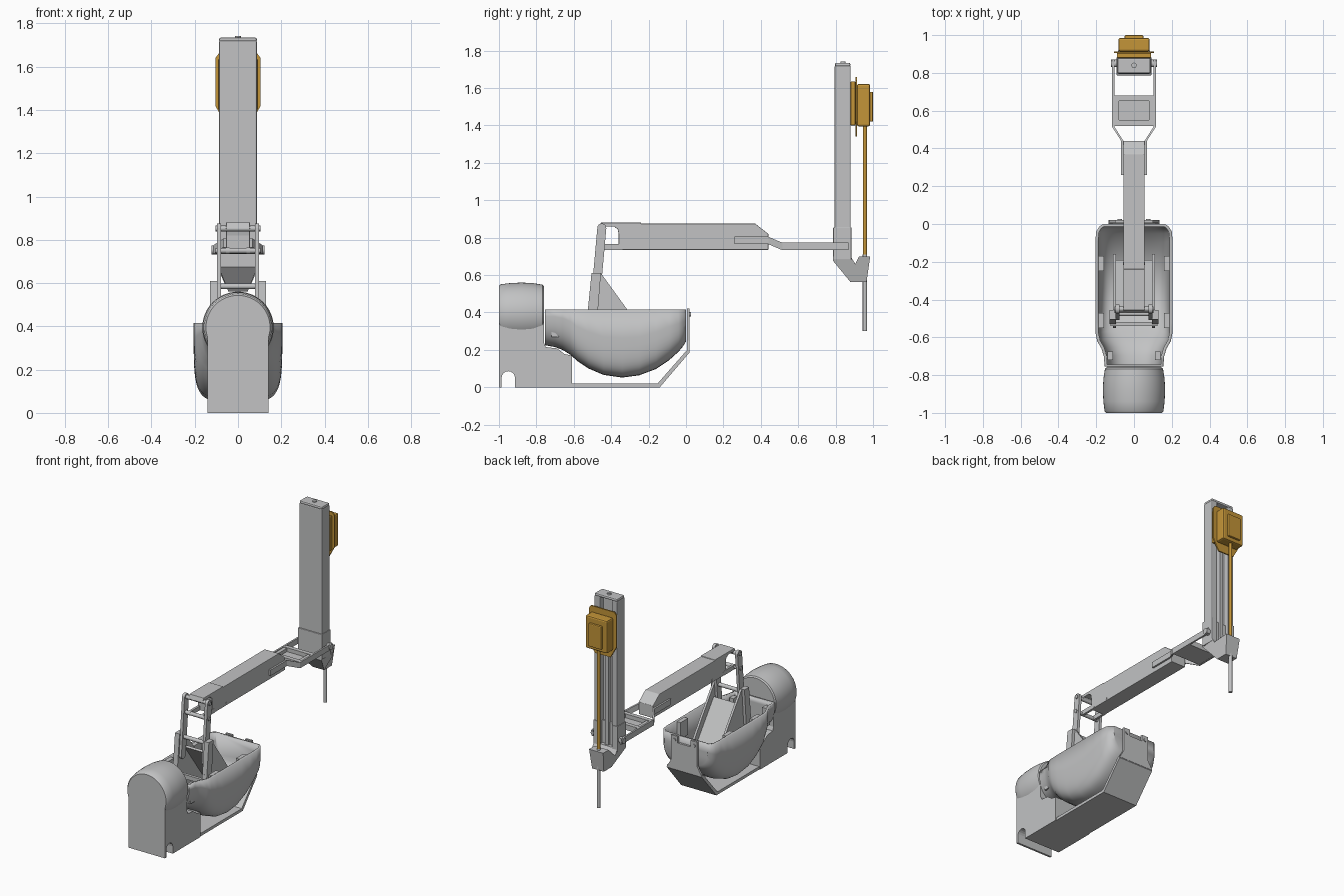
import bpy, bmesh, math
from mathutils import Vector

old = bpy.data.objects.get("Cube")
if old:
    bpy.data.objects.remove(old, do_unlink=True)


def material(name, rgb):
    m = bpy.data.materials.new(name)
    m.use_nodes = True
    m.diffuse_color = (*rgb, 1)
    m.node_tree.nodes["Principled BSDF"].inputs["Base Color"].default_value = (*rgb, 1)
    return m


GREY = material("light_grey", (0.54, 0.545, 0.55))
GOLD = material("amber", (0.55, 0.30, 0.04))


def finish(name, bm, mat=GREY, bevel=0, smooth=False, recalc=True):
    if recalc:
        bmesh.ops.recalc_face_normals(bm, faces=bm.faces)
    me = bpy.data.meshes.new(name)
    bm.to_mesh(me)
    bm.free()
    me.materials.append(mat)
    ob = bpy.data.objects.new(name, me)
    bpy.context.collection.objects.link(ob)
    if bevel:
        b = ob.modifiers.new("Bevel", "BEVEL")
        b.width, b.segments, b.limit_method = bevel, 2, 'ANGLE'
    if smooth:
        bpy.ops.object.select_all(action='DESELECT')
        ob.select_set(True)
        bpy.context.view_layer.objects.active = ob
        bpy.ops.object.shade_smooth_by_angle(angle=math.radians(35))
    return ob


def prism(name, pts, axis, a, b, mat=GREY, bevel=0, smooth=False, shape=None):
    """Extrude a 2D outline along an axis from a to b."""
    place = {'X': lambda p, t: (t, p[0], p[1]),
             'Y': lambda p, t: (p[0], t, p[1]),
             'Z': lambda p, t: (p[0], p[1], t)}[axis]
    bm = bmesh.new()
    lo = [bm.verts.new(place(p, a)) for p in pts]
    hi = [bm.verts.new(place(p, b)) for p in pts]
    bm.faces.new(lo)
    bm.faces.new(hi[::-1])
    for i in range(len(pts)):
        j = (i + 1) % len(pts)
        bm.faces.new((lo[i], lo[j], hi[j], hi[i]))
    if shape:
        for v in bm.verts:
            shape(v.co)
    return finish(name, bm, mat, bevel, smooth)


def pair(name, pts, a, b, **kw):
    """Side plates mirrored across x = 0."""
    prism("left_" + name, pts, 'X', a, b, **kw)
    prism("right_" + name, pts, 'X', -b, -a, **kw)


def box(name, x0, x1, y0, y1, z0, z1, **kw):
    return prism(name, [(x0, y0), (x1, y0), (x1, y1), (x0, y1)], 'Z', z0, z1, **kw)


def circle(c, r, n=24, a0=0, a1=2 * math.pi):
    full = a1 - a0 > 6.28
    k = n if full else n - 1
    return [(c[0] + r * math.cos(a0 + (a1 - a0) * i / k),
             c[1] + r * math.sin(a0 + (a1 - a0) * i / k)) for i in range(n)]


def capsule(p, q, r):
    ang = math.atan2(q[1] - p[1], q[0] - p[0])
    h = math.pi / 2
    return circle(q, r, 9, ang - h, ang + h) + circle(p, r, 9, ang + h, ang + 3 * h)


def pin(name, y, z, r, x0, x1, **kw):
    return prism(name, circle((y, z), r), 'X', x0, x1, smooth=True, **kw)


# Motor housing: bulged drum on a notched pedestal
bm = bmesh.new()
rings = []
for y, r in [(-1, .148), (-.99, .156), (-.94, .162), (-.88, .165), (-.82, .162), (-.768, .154), (-.76, .146)]:
    rings.append([bm.verts.new((x, y, z)) for x, z in circle((0, .395), r, 48)])
for a, b in zip(rings, rings[1:]):
    for i in range(48):
        j = (i + 1) % 48
        bm.faces.new((a[i], a[j], b[j], b[i]))
bm.faces.new(rings[0])
bm.faces.new(rings[-1])
finish("motor_drum", bm, smooth=True)
arch = circle((-.95, .05), .036, 9, math.pi, 0)
prism("motor_pedestal", [(-1, 0), (-.986, 0)] + arch + [(-.914, 0), (-.61, 0), (-.61, .17), (-.65, .178),
      (-.69, .208), (-.75, .215), (-.76, .24), (-.76, .38), (-1, .38)], 'X', -.14, .14)

# Open bowl, lofted along y: (y, half width, bottom height, roundness power)
stations = [(-.755, .155, .225, 2.6), (-.70, .16, .215, 2.6), (-.66, .172, .20, 2.8), (-.62, .195, .175, 3.2),
            (-.58, .203, .14, 4), (-.52, .205, .10, 4.5), (-.44, .205, .066, 5), (-.34, .205, .052, 5),
            (-.25, .205, .064, 5), (-.16, .205, .098, 4.5), (-.09, .205, .145, 4), (-.04, .20, .19, 4),
            (-.015, .185, .22, 4), (0, .165, .245, 4)]
TOP, N = .415, 28
bm = bmesh.new()
rows = []
for y, w, zb, p in stations:
    row = []
    for i in range(N + 1):
        t = math.pi * i / N
        c, s = math.cos(t), math.sin(t)
        row.append(bm.verts.new((w * math.copysign(abs(c) ** (2 / p), c), y, TOP - (TOP - zb) * abs(s) ** (2 / p))))
    rows.append(row)
for a, b in zip(rows, rows[1:]):
    for i in range(N):
        bm.faces.new((a[i], a[i + 1], b[i + 1], b[i]))
bm.faces.new(rows[0])
bm.faces.new(rows[-1])
bmesh.ops.recalc_face_normals(bm, faces=bm.faces)
bm.normal_update()
low = min(bm.faces, key=lambda f: f.calc_center_median().z)
if low.normal.z > 0:
    bmesh.ops.reverse_faces(bm, faces=bm.faces)
bowl = finish("bowl", bm, smooth=True, recalc=False)
sol = bowl.modifiers.new("Wall", "SOLIDIFY")
sol.thickness, sol.offset = .016, -1

# Rim blocks and tabs inside the bowl
for side, s in (("left", 1), ("right", -1)):
    for tag, y0, y1 in (("rear", -.25, -.17), ("front", -.55, -.47)):
        box(f"{side}_{tag}_rim_block", s * .16, s * .195, y0, y1, .30, .414)
    box(f"{side}_neck_tab", s * .11, s * .14, -.72, -.675, .27, .40)

# Support bracket under the bowl
prism("bracket_foot", [(-.61, 0), (-.14, 0), (.018, .185), (.018, .2), (.006, .2), (-.152, .02), (-.61, .02)],
      'X', -.135, .135)
prism("bracket_upright", [(-.135, .19), (.135, .19), (.1, .25), (.1, .42), (.05, .42), (.05, .375), (-.05, .375),
      (-.05, .42), (-.1, .42), (-.1, .25)], 'Y', .006, .02)
for x in (-.075, .075):
    prism("bracket_bolt", circle((x, .39), .012, 16), 'Y', .02, .026)

# Gusset frame standing in the bowl
pair("gusset", [(-.55, .18), (-.525, .41), (-.505, .61), (-.455, .61), (-.31, .41), (-.16, .19), (-.25, .12),
                (-.45, .12)], .095, .11)
pair("gusset_flange", [(-.53, .36), (-.505, .61), (-.455, .61), (-.475, .36)], .11, .13)
prism("ramp_plate", [(-.45, .50), (-.44, .51), (-.19, .17), (-.2, .16)], 'X', -.096, .096)
box("frame_crossbar", -.125, .125, -.54, -.52, .33, .36)

# Lifting links and their pins
pair("link", capsule((-.485, .46), (-.45, .852), .024), .078, .098)
for name, y, z in (("upper", -.45, .852), ("middle", -.459, .75), ("lower", -.475, .585)):
    pin(name + "_link_pin", y, z, .013, -.104, .104)
pair("lower_link_ear", capsule((-.457, .75), (-.34, .75), .015), .04, .056)

# Horizontal beam, open at the front end
prism("beam", [(-.36, .735), (.44, .735), (.44, .82), (.37, .875), (-.24, .875), (-.24, .88), (-.455, .88),
               (-.465, .85), (-.445, .84), (-.43, .86), (-.385, .86), (-.365, .845), (-.36, .82)],
      'X', -.055, .055, bevel=.006)
pin("beam_rivet", -.21, .75, .008, -.058, .058)

# Fork arms from the beam to the column
path = [(.062, .26, .785), (.062, .44, .785), (.11, .515, .753), (.11, .87, .753)]
for side, s in (("left", 1), ("right", -1)):
    bm = bmesh.new()
    secs = [[bm.verts.new((s * (x + dx), y, z + dz)) for dx, dz in ((-.006, -.02), (.006, -.02), (.006, .02), (-.006, .02))]
            for x, y, z in path]
    for a, b in zip(secs, secs[1:]):
        for i in range(4):
            j = (i + 1) % 4
            bm.faces.new((a[i], a[j], b[j], b[i]))
    bm.faces.new(secs[0])
    bm.faces.new(secs[-1])
    finish(side + "_fork_arm", bm)
    pin(side + "_fork_bolt", .85, .753, .02, s * .088, s * .122)
# Cross tray between the fork arms
box("tray_floor", -.105, .105, .52, .68, .735, .745)
for y in (.52, .65):
    box("tray_bar", -.105, .105, y, y + .03, .745, .772)
for x in (-.105, .08):
    box("tray_side", x, x + .025, .55, .65, .745, .768)

# Upright column with a slot down its back
def channel(w, y0, y1, g, d):
    return [(-w, y0), (w, y0), (w, y1), (g, y1), (g, y1 - d), (-g, y1 - d), (-g, y1), (-w, y1)]


prism("column", channel(.088, .795, .88, .045, .04), 'Z', .68, 1.72, bevel=.006)
prism("column_sleeve", channel(.092, .787, .884, .05, .03), 'Z', .68, .855, bevel=.003)
box("column_cap", -.087, .087, .796, .879, 1.715, 1.735, bevel=.008)
box("column_rail", -.014, .014, .84, .868, .70, 1.40)
prism("cap_knob", circle((0, .84), .014, 16), 'Z', 1.73, 1.743)


# Tapered foot with a rear guide for the rod
def taper(co):
    if co.z < .6:
        co.x *= .5
    elif co.y > .92:
        co.x *= .6


prism("column_foot", [(.787, .70), (.787, .675), (.88, .562), (.965, .562), (.985, .70), (.925, .70), (.905, .66),
                      (.88, .70)], 'X', -.09, .09, shape=taper)

# Amber drive unit
prism("drive_backplate", [(-.09, 1.66), (.09, 1.66), (.105, 1.64), (.105, 1.42), (.06, 1.34), (-.06, 1.34),
                          (-.105, 1.42), (-.105, 1.64)], 'Y', .905, .914, mat=GOLD)
box("drive_mount", -.09, .09, .88, .905, 1.40, 1.635, mat=GOLD, bevel=.004)
box("drive_case", -.083, .083, .914, .985, 1.395, 1.622, mat=GOLD, bevel=.01)
box("drive_cover", -.05, .05, .98, 1.0, 1.42, 1.58, mat=GOLD, bevel=.006)
prism("drive_rod", circle((0, .957), .011, 16), 'Z', .70, 1.40, mat=GOLD, smooth=True)
prism("probe", circle((0, .957), .012, 16), 'Z', .30, .71, smooth=True)
